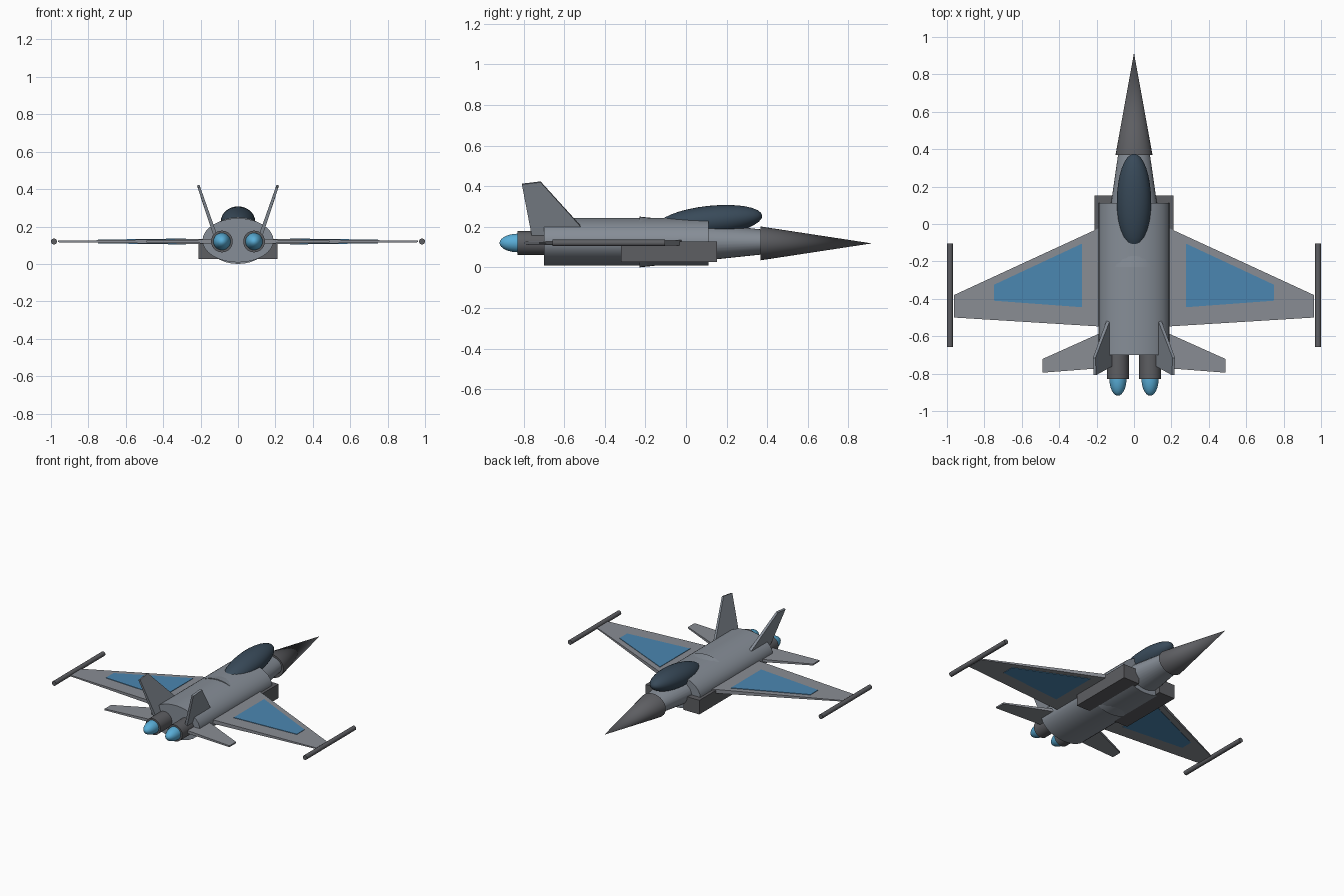
import bpy
import bmesh
from math import pi, radians
from mathutils import Matrix, Vector

old = bpy.data.objects.get("Cube")
if old:
    bpy.data.objects.remove(old, do_unlink=True)


def material(name, rgb):
    m = bpy.data.materials.new(name)
    m.use_nodes = True
    m.diffuse_color = (*rgb, 1)
    m.node_tree.nodes["Principled BSDF"].inputs["Base Color"].default_value = (*rgb, 1)
    return m


HULL = material("hull grey", (0.24, 0.27, 0.31))
WING = material("wing grey", (0.25, 0.265, 0.295))
DARK = material("dark grey", (0.11, 0.112, 0.122))
GLASS = material("canopy glass", (0.04, 0.068, 0.1))
BLUE = material("panel blue", (0.07, 0.24, 0.44))
GLOW = material("exhaust blue", (0.1, 0.42, 0.68))

AXIS = 0.12  # height of the wing plane and engines


def finish(name, bm, mat, smooth=False):
    bmesh.ops.recalc_face_normals(bm, faces=bm.faces)
    mesh = bpy.data.meshes.new(name)
    bm.to_mesh(mesh)
    bm.free()
    mesh.materials.append(mat)
    obj = bpy.data.objects.new(name, mesh)
    bpy.context.collection.objects.link(obj)
    if smooth:
        bpy.ops.object.select_all(action="DESELECT")
        obj.select_set(True)
        bpy.context.view_layer.objects.active = obj
        bpy.ops.object.shade_smooth_by_angle(angle=radians(35))
    return obj


def tube(name, mat, x, z, back, front, r_back, r_front, flat=1.0):
    """Cylinder or cone along y; flat squashes its height."""
    bm = bmesh.new()
    bmesh.ops.create_cone(bm, cap_ends=True, segments=32, radius1=r_back,
                          radius2=r_front, depth=front - back)
    turn = Matrix.Rotation(-pi / 2, 4, "X")
    squash = Matrix.Diagonal((1, 1, flat, 1))
    move = Matrix.Translation((x, (back + front) / 2, z))
    bm.transform(move @ squash @ turn)
    return finish(name, bm, mat, True)


def ellipsoid(name, mat, centre, size, tilt=0):
    bm = bmesh.new()
    bmesh.ops.create_uvsphere(bm, u_segments=32, v_segments=16, radius=1)
    bm.transform(Matrix.Translation(centre) @ Matrix.Rotation(radians(tilt), 4, "X")
                 @ Matrix.Diagonal((*size, 1)) @ Matrix.Rotation(pi / 2, 4, "X"))
    return finish(name, bm, mat, True)


def slab(name, mat, outline, normal, thickness):
    """Solid plate around an outline, with a thickness for each corner."""
    bm = bmesh.new()
    n = Vector(normal).normalized()
    rings = [[bm.verts.new(Vector(p) + n * (s * t / 2)) for p, t in zip(outline, thickness)]
             for s in (1, -1)]
    bm.faces.new(rings[0])
    bm.faces.new(rings[1][::-1])
    count = len(outline)
    for i in range(count):
        j = (i + 1) % count
        bm.faces.new((rings[0][i], rings[1][i], rings[1][j], rings[0][j]))
    return finish(name, bm, mat)


def plan(side, points):
    return [(side * x, y, AXIS) for x, y in points]


# Fuselage, nose and canopy
tube("fuselage", HULL, 0, 0.126, -0.70, 0.112, 0.19, 0.19, 0.62)
tube("forward_fuselage", HULL, 0, 0.125, -0.23, 0.40, 0.172, 0.081, 0.727)
tube("nose_cone", DARK, 0, 0.118, 0.368, 0.915, 0.099, 0, 0.84)
ellipsoid("canopy", GLASS, (0, 0.117, 0.228), (0.092, 0.26, 0.075), 6)

UP = (0, 0, 1)
for side, label in ((1, "left"), (-1, "right")):
    # Wings with blue panels and tip rails
    slab(label + "_wing", WING,
         plan(side, [(0.1, 0.018), (0.963, -0.38), (0.963, -0.5), (0.1, -0.553)]),
         UP, (0.03, 0.008, 0.008, 0.03))
    slab(label + "_wing_panel", BLUE,
         plan(side, [(0.278, -0.105), (0.749, -0.325), (0.749, -0.41), (0.278, -0.445)]),
         UP, (0.032, 0.02, 0.02, 0.032))
    tube(label + "_tip_rail", DARK, side * 0.984, AXIS, -0.657, -0.104, 0.016, 0.016)

    # Tailplanes and canted fins
    slab(label + "_tailplane", WING,
         plan(side, [(0.1, -0.547), (0.49, -0.722), (0.49, -0.795), (0.1, -0.765)]),
         UP, (0.022, 0.01, 0.01, 0.022))
    slab(label + "_fin", HULL,
         [(side * 0.124, -0.48, 0.16), (side * 0.213, -0.716, 0.421),
          (side * 0.209, -0.808, 0.41), (side * 0.124, -0.76, 0.16)],
         (side * 0.26, 0, -0.089), (0.02, 0.014, 0.014, 0.02))

    # Side intake
    slab(label + "_intake", DARK,
         [(side * x, y, 0.077) for x, y in
          ((0.085, 0.152), (0.211, 0.152), (0.211, -0.32), (0.085, -0.32))],
         UP, [0.1] * 4)

    # Engine nozzle and exhaust glow
    tube(label + "_nozzle", DARK, side * 0.086, AXIS, -0.83, -0.62, 0.058, 0.058)
    ellipsoid(label + "_exhaust", GLOW, (side * 0.086, -0.825, AXIS), (0.046, 0.093, 0.046))
